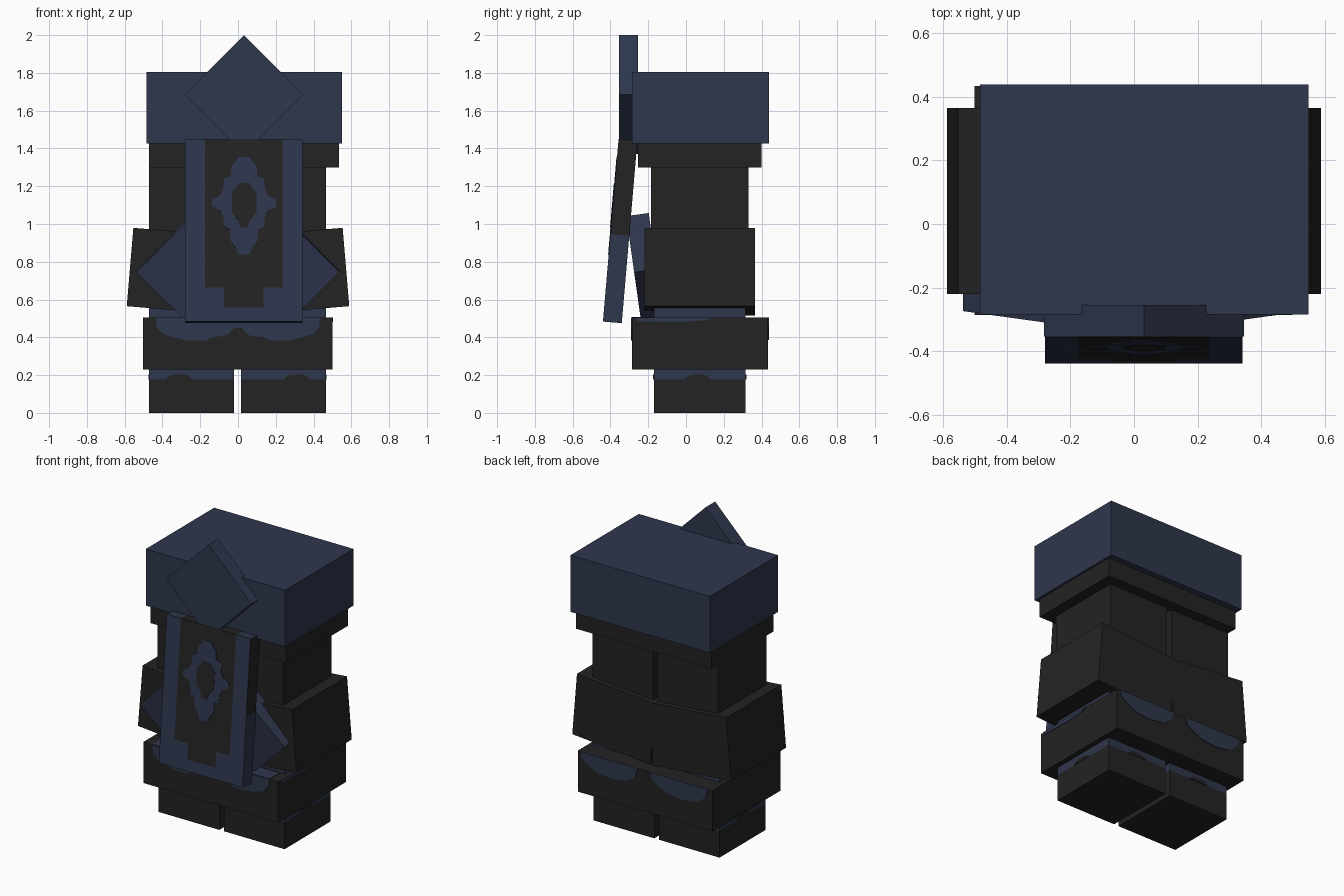
import bpy, bmesh, math
from mathutils import Matrix, Vector

if "Cube" in bpy.data.objects:
    bpy.data.objects.remove(bpy.data.objects["Cube"])


def material(name, rgb):
    m = bpy.data.materials.new(name)
    m.diffuse_color = (*rgb, 1)
    m.use_nodes = True
    m.node_tree.nodes["Principled BSDF"].inputs["Base Color"].default_value = m.diffuse_color
    return m


NAVY = material("navy cloth", (0.028, 0.038, 0.074))
DARK = material("charcoal", (0.0168, 0.0168, 0.0168))


def finish(name, bm, mats, matrix=Matrix()):
    bm.transform(matrix)
    bmesh.ops.recalc_face_normals(bm, faces=bm.faces[:])
    me = bpy.data.meshes.new(name)
    bm.to_mesh(me)
    bm.free()
    for m in mats:
        me.materials.append(m)
    ob = bpy.data.objects.new(name, me)
    bpy.context.collection.objects.link(ob)
    return ob


def cuboid(size):
    bm = bmesh.new()
    bmesh.ops.create_cube(bm, size=1)
    bmesh.ops.scale(bm, vec=size, verts=bm.verts[:])
    return bm


def block(name, x, y, z, mat):
    """Axis-aligned box from (min, max) ranges."""
    c = Vector([sum(r) / 2 for r in (x, y, z)])
    return finish(name, cuboid([r[1] - r[0] for r in (x, y, z)]), [mat],
                  Matrix.Translation(c))


def plate(name, pts, mat, matrix, t=0.004):
    """Thin painted shape in local xz, raised towards local -y."""
    bm = bmesh.new()
    f = bm.faces.new([bm.verts.new((x, 0, z)) for x, z in pts])
    r = bmesh.ops.extrude_face_region(bm, geom=[f])
    bmesh.ops.translate(bm, vec=(0, -t, 0),
                        verts=[v for v in r["geom"] if isinstance(v, bmesh.types.BMVert)])
    return finish(name, bm, [mat], matrix)


def rot(deg, axis):
    return Matrix.Rotation(math.radians(deg), 4, axis)


def at(x, y, z):
    return Matrix.Translation((x, y, z))


def mirrored(half):
    """Close a right-hand outline (top to bottom) across x = 0."""
    return half + [(-x, z) for x, z in reversed(half)]


# belt and hem
block("belt", (-0.485, 0.55), (-0.285, 0.44), (1.425, 1.805), NAVY)
block("belt_hem", (-0.47, 0.535), (-0.255, 0.40), (1.30, 1.425), DARK)

# legs and boots
bump = [(-0.07, 0), (-0.045, 0.02), (-0.02, 0.026), (0.03, 0.026), (0.05, 0.018), (0.07, 0)]
for side, x0 in (("left", -0.47), ("right", 0.015)):
    x = (x0, x0 + 0.45)
    cx = x0 + 0.225
    s = -1 if side == "left" else 1
    block(side + "_upper_leg", x, (-0.185, 0.33), (0.56, 1.32), DARK)
    block(side + "_lower_leg", x, (-0.17, 0.315), (0.178, 0.58), NAVY)
    block(side + "_boot", x, (-0.17, 0.315), (0, 0.178), DARK)
    # raised boot trim on front, back and outer side
    plate(side + "_boot_trim_front", bump, DARK, at(cx + 0.07 * s, -0.17, 0.178))
    plate(side + "_boot_trim_back", bump, DARK, at(cx, 0.315, 0.178) @ rot(180, 'Z'))
    plate(side + "_boot_trim_side", bump, DARK,
          at(x[0] if s < 0 else x[1], 0.06, 0.178) @ rot(90 * s, 'Z'))

    # tilted thigh guard
    finish(side + "_thigh_guard", cuboid((0.58, 0.585, 0.416)), [DARK],
           at(0.2825 * s, 0.0725, 0.748) @ rot(-4.8 * s, 'Y'))
    # diamond knee plate leaning forward
    finish(side + "_knee_diamond", cuboid((0.424, 0.12, 0.424)), [NAVY],
           at(0.238 * s, -0.215, 0.753) @ rot(8, 'X') @ rot(45, 'Y'))

# shin guard band with scalloped cloth patches
block("shin_guard", (-0.503, 0.499), (-0.286, 0.435), (0.23, 0.505), DARK)
front_patch = [(0.435, 0), (0.43, -0.05), (0.40, -0.085), (0.36, -0.1), (0.27, -0.122),
               (0.17, -0.122), (0.14, -0.105), (0.06, -0.095), (0.02, -0.055)]
plate("shin_patch_front", mirrored(front_patch), NAVY, at(0, -0.286, 0.505))
plate("shin_patch_top", [(-0.435, -0.05), (0.435, -0.05), (0.435, 0.05), (-0.435, 0.05)],
      NAVY, at(0, -0.236, 0.505) @ rot(-90, 'X'), 0.003)
scallop = [(-0.215, 0), (-0.205, -0.045), (-0.15, -0.08), (-0.08, -0.11), (0.02, -0.12),
           (0.13, -0.105), (0.19, -0.06), (0.21, 0)]
for n, cx in (("left", -0.26), ("right", 0.26)):
    plate(n + "_shin_patch_back", scallop, NAVY, at(cx, 0.435, 0.505) @ rot(180, 'Z'))
plate("right_shin_patch_side", [(-0.33, 0), (0.08, 0), (0.03, -0.015), (-0.1, -0.025), (-0.33, -0.02)],
      NAVY, at(0.499, 0.07, 0.505) @ rot(90, 'Z'))

# hanging front panel, split into cells and coloured by position
panel_place = at(0.031, -0.3485, 0.9625) @ rot(-4.9, 'X')
bm = cuboid((0.622, 0.1, 0.97))
cuts = [((c, 0, 0), (1, 0, 0)) for c in (-0.205, -0.105, 0.105, 0.205)]
cuts += [((0, 0, c), (0, 0, 1)) for c in (-0.41, -0.305, -0.02)]
for co, no in cuts:
    bmesh.ops.bisect_plane(bm, geom=bm.verts[:] + bm.edges[:] + bm.faces[:],
                           plane_co=co, plane_no=no)
bm.normal_update()
for f in bm.faces:
    c, n = f.calc_center_median(), f.normal
    if n.y < -0.5:
        dark = (abs(c.x) < 0.205 and c.z > -0.305) or (abs(c.x) < 0.105 and c.z > -0.41)
    elif abs(n.x) > 0.5:
        dark = c.z > -0.02
    elif n.z > 0.5:
        dark = abs(c.x) < 0.205
    else:
        dark = n.y > 0.5
    f.material_index = int(dark)
finish("front_panel", bm, [NAVY, DARK], panel_place)

# stepped ring emblem on the panel
ring = [(0.03, 0.265), (0.045, 0.235), (0.065, 0.22), (0.07, 0.165), (0.105, 0.15), (0.11, 0.095),
        (0.125, 0.06), (0.17, 0.04), (0.17, 0), (0.125, -0.02), (0.11, -0.055), (0.105, -0.105),
        (0.075, -0.12), (0.07, -0.185), (0.045, -0.215), (0.03, -0.255)]
hole = [(0.03, 0.125), (0.045, 0.095), (0.065, 0.08), (0.065, -0.03), (0.045, -0.055),
        (0.03, -0.07), (0.02, -0.11)]
emblem = panel_place @ at(0.001, -0.05, 0.125)
plate("panel_emblem", mirrored(ring), NAVY, emblem, 0.003)
plate("panel_emblem_centre", mirrored(hole), DARK, emblem, 0.005)

# diamond buckle
finish("buckle_diamond", cuboid((0.4455, 0.1, 0.4455)), [NAVY],
       at(0.032, -0.305, 1.685) @ rot(45, 'Y'))
